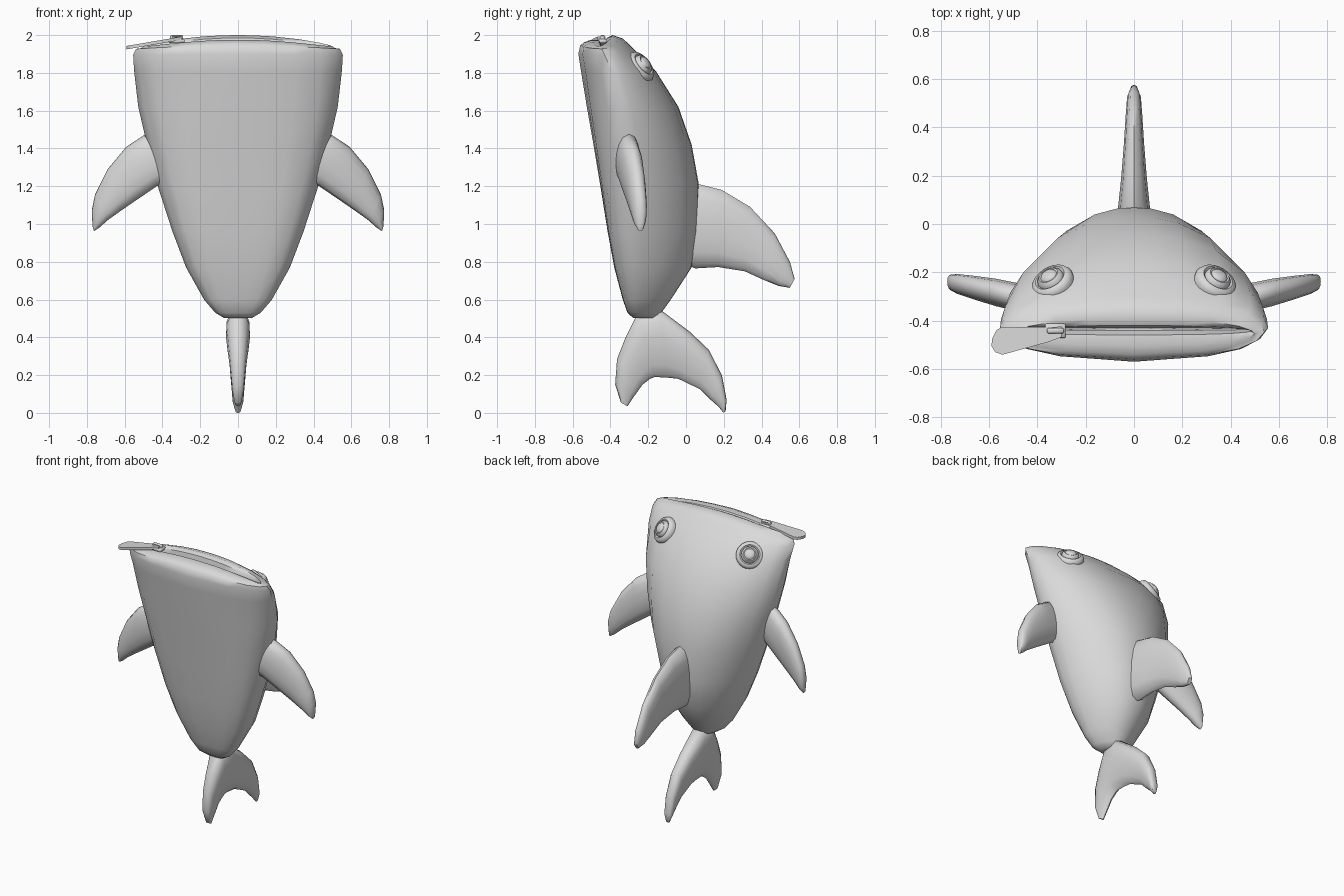
import bpy, bmesh, math
from mathutils import Vector

if "Cube" in bpy.data.objects:
    bpy.data.objects.remove(bpy.data.objects["Cube"])

grey = bpy.data.materials.new("soft grey")
grey.diffuse_color = (0.7, 0.7, 0.7, 1)
grey.use_nodes = True
grey.node_tree.nodes["Principled BSDF"].inputs["Base Color"].default_value = grey.diffuse_color


def finish(name, bm):
    bmesh.ops.recalc_face_normals(bm, faces=bm.faces[:])
    me = bpy.data.meshes.new(name)
    bm.to_mesh(me)
    bm.free()
    me.materials.append(grey)
    ob = bpy.data.objects.new(name, me)
    bpy.context.collection.objects.link(ob)
    return ob


def loft(name, rings):
    """Skin a list of closed rings and cap both ends."""
    bm = bmesh.new()
    vr = [[bm.verts.new(p) for p in r] for r in rings]
    n = len(rings[0])
    for a, b in zip(vr, vr[1:]):
        for i in range(n):
            j = (i + 1) % n
            bm.faces.new((a[i], a[j], b[j], b[i]))
    bm.faces.new(vr[0])
    bm.faces.new(vr[-1])
    return finish(name, bm)


# Body: bell-shaped cross-section, u = share of half width, v = front to back
half = [(0, 0), (.28, .004), (.55, .012), (.8, .05), (.94, .13), (1, .25), (.97, .38),
        (.87, .57), (.65, .8), (.38, .94), (.17, .99), (0, 1)]
section = half + [(-u, v) for u, v in half[-2:0:-1]]

# z, half width, front y, back y, droop of the mouth corners, lowering of front lip
levels = [(.5, .03, -.25, -.17, 0, 0), (.503, .075, -.28, -.15, 0, 0),
          (.53, .12, -.31, -.13, 0, 0), (.6, .18, -.335, -.08, 0, 0),
          (.77, .275, -.38, .03, 0, 0), (.96, .347, -.415, .06, 0, 0),
          (1.21, .428, -.455, .068, 0, 0), (1.42, .482, -.49, .03, 0, 0),
          (1.62, .528, -.525, -.04, 0, 0), (1.81, .55, -.556, -.16, 0, 0),
          (1.9, .555, -.57, -.25, .005, 0), (1.95, .54, -.56, -.30, .02, .005),
          (1.982, .515, -.54, -.335, .042, .02), (2.0, .5, -.505, -.39, .045, .025),
          (1.985, .49, -.46, -.42, .045, .012), (1.93, .48, -.44, -.43, .045, 0)]
rings = []
for z, w, f, b, droop, lip in levels:
    p = 1 - .4 * min(1, max(0, (z - 1) / .9))
    rings.append([(u * w, f + (b - f) * v ** p, z - droop * u * u - lip * (1 - v ** p))
                  for u, v in section])
loft("body", rings)


def fin(name, stations, place, taper=0, n=14):
    """Stations: leading point, trailing point, half thickness."""
    rings = []
    for lead, trail, t in stations:
        a, b = Vector(lead), Vector(trail)
        ring = []
        for i in range(n):
            ang = 2 * math.pi * i / n
            c, s = math.cos(ang), math.sin(ang)
            q = (a + b) / 2 + (a - b) / 2 * c
            thick = t * math.copysign(abs(s) ** .8, s) * (1 + taper * c)
            ring.append(place(q.x, q.y, thick))
        rings.append(ring)
    return loft(name, rings)


# Side fins
side = [((.37, 1.45), (.34, 1.24), .055), ((.49, 1.475), (.43, 1.2), .06),
        ((.59, 1.41), (.54, 1.125), .058), ((.69, 1.29), (.62, 1.07), .05),
        ((.757, 1.155), (.69, 1.02), .042), ((.773, 1.08), (.735, .98), .033),
        ((.771, .99), (.763, .962), .014)]
for label, sx in (("left", 1), ("right", -1)):
    fin(label + "_side_fin", side,
        lambda a, b, t: (sx * a, -.31 + .22 * (a - .45) + t, b))

# Back fin
fin("back_fin", [((0, 1.2), (-.02, .79), .07), ((.07, 1.21), (.05, .765), .068),
                 ((.19, 1.18), (.17, .772), .055), ((.34, 1.09), (.31, .75), .043),
                 ((.47, .95), (.42, .70), .035), ((.55, .80), (.49, .672), .029),
                 ((.575, .71), (.55, .662), .014)],
    lambda a, b, t: (t, a, b))

# Tail fin, from front tip to back tip
fin("tail_fin", [((-.345, .055), (-.31, .035), .015), ((-.375, .15), (-.28, .08), .03),
                 ((-.365, .285), (-.23, .15), .04), ((-.32, .4), (-.19, .18), .05),
                 ((-.255, .53), (-.165, .19), .06), ((-.14, .55), (-.10, .187), .06),
                 ((.02, .43), (-.04, .18), .05), ((.12, .335), (.075, .125), .042),
                 ((.19, .2), (.13, .07), .034), ((.215, .07), (.175, .03), .026),
                 ((.21, .01), (.198, 0), .012)],
    lambda a, b, t: (t, a, b), taper=.35)

# Button eyes: stepped discs turned around the surface normal
eye = [(.088, -.035), (.092, 0), (.082, .02), (.066, .025), (.057, .017), (.054, .03),
       (.043, .04), (.036, .037), (.031, .045), (.015, .05)]
for label, sx in (("left", 1), ("right", -1)):
    rot = Vector((.42 * sx, .7, .57)).to_track_quat('Z', 'Y')
    base = Vector((.338 * sx, -.24, 1.833))
    loft(label + "_eye", [[base + rot @ Vector((r * math.cos(k * math.pi / 12),
                                                r * math.sin(k * math.pi / 12), h))
                           for k in range(24)] for r, h in eye])


def box(name, centre, size):
    bm = bmesh.new()
    bmesh.ops.create_cube(bm, size=1)
    for v in bm.verts:
        v.co = Vector(centre) + Vector([a * b for a, b in zip(v.co, size)])
    bmesh.ops.bevel(bm, geom=bm.edges[:], offset=.005, segments=1, affect='EDGES')
    return finish(name, bm)


# Zip slider with its bridge
box("slider_base", (-.325, -.442, 1.968), (.085, .06, .022))
box("slider_bridge", (-.325, -.442, 1.994), (.07, .022, .012))
for i, x in enumerate((-.352, -.298)):
    box("slider_post_%d" % (i + 1), (x, -.442, 1.983), (.015, .024, .03))

# Pull tab: thin plate widening to its free end
tab = [(-.30, -.425), (-.30, -.468), (-.35, -.487), (-.545, -.541), (-.575, -.53),
       (-.59, -.505), (-.587, -.475), (-.57, -.44), (-.55, -.428)]
loft("pull_tab", [[(x, y, 1.983 + (x + .3) * .17 + h) for x, y in tab]
                  for h in (-.009, .009)])

bpy.ops.object.select_all(action='SELECT')
bpy.context.view_layer.objects.active = bpy.data.objects["body"]
bpy.ops.object.shade_smooth_by_angle(angle=math.radians(50))
